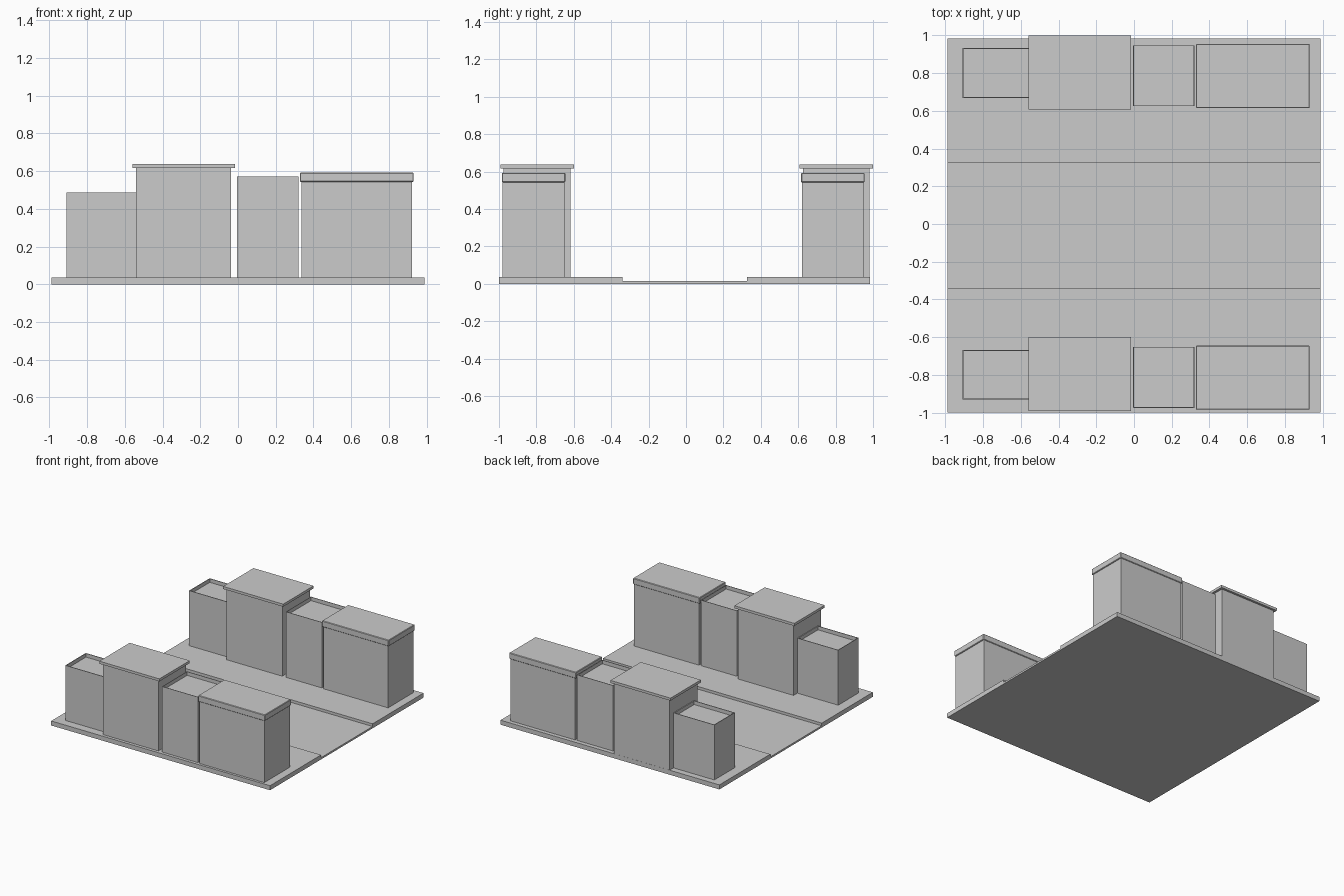
import bpy, bmesh

if "Cube" in bpy.data.objects:
    bpy.data.objects.remove(bpy.data.objects["Cube"])


def finish(name, bm):
    mesh = bpy.data.meshes.new(name)
    bm.to_mesh(mesh)
    bm.free()
    obj = bpy.data.objects.new(name, mesh)
    bpy.context.collection.objects.link(obj)
    return obj


def make_box(x, y, z):
    bm = bmesh.new()
    bmesh.ops.create_cube(bm, size=1)
    for v in bm.verts:
        for i, (lo, hi) in enumerate((x, y, z)):
            v.co[i] = hi if v.co[i] > 0 else lo
    return bm


def box(name, x, y, z, bevel=0):
    obj = finish(name, make_box(x, y, z))
    if bevel:
        mod = obj.modifiers.new("edge_bevel", 'BEVEL')
        mod.width = bevel
        mod.segments = 1
    return obj


def parapet_box(name, x, y, z, rim, depth):
    # block with a sunken flat roof behind a thin parapet
    bm = make_box(x, y, z)
    bm.normal_update()
    top = [f for f in bm.faces if f.normal.z > 0.9]
    bmesh.ops.inset_region(bm, faces=top, thickness=rim)
    result = bmesh.ops.extrude_discrete_faces(bm, faces=top)
    for v in result['faces'][0].verts:
        v.co.z -= depth
    return finish(name, bm)


# ground: road between two raised pavements
G = 0.037
box("road", (-0.99, 0.99), (-0.34, 0.325), (0, 0.015))
box("front_pavement", (-0.99, 0.99), (-1.0, -0.34), (0, G))
box("back_pavement", (-0.99, 0.99), (0.325, 0.983), (0, G))

# the same row of four buildings stands on each side of the road
for row, dy in (("back", 0), ("front", -1.6)):
    def ys(a, b):
        return (a + dy, b + dy)

    parapet_box(row + "_low_building", (-0.91, -0.54), ys(0.668, 0.933), (G, 0.487), 0.008, 0.03)

    box(row + "_tall_building", (-0.54, -0.037), ys(0.625, 0.982), (G, 0.617))
    box(row + "_tall_roof", (-0.56, -0.017), ys(0.608, 1.0), (0.617, 0.638))

    parapet_box(row + "_narrow_building", (-0.005, 0.321), ys(0.625, 0.948), (G, 0.573), 0.006, 0.03)

    box(row + "_wide_building", (0.338, 0.924), ys(0.62, 0.95), (G, 0.545))
    box(row + "_wide_roof", (0.328, 0.932), ys(0.615, 0.955), (0.543, 0.593), 0.004)
